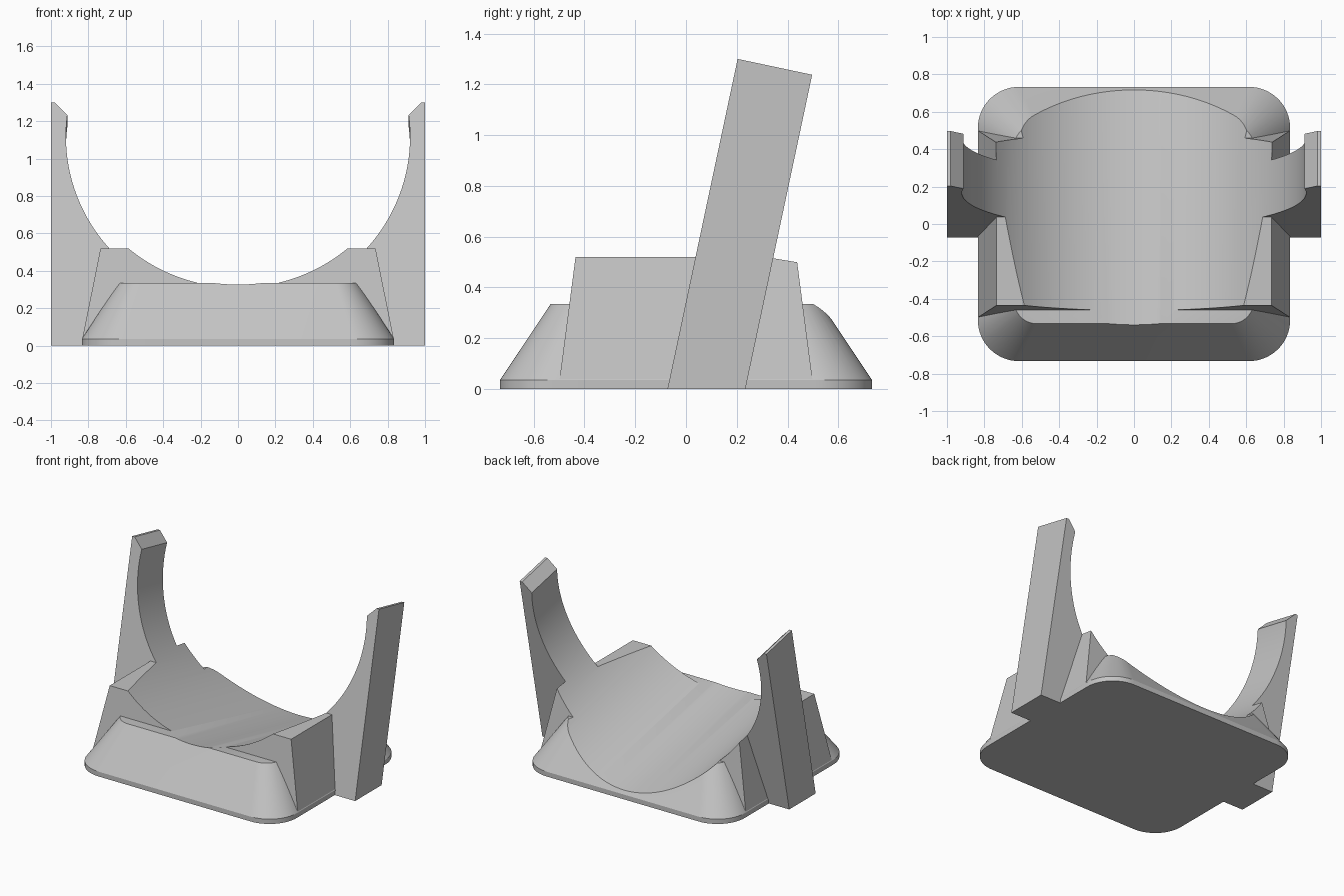
import bpy, bmesh, math
from mathutils import Vector

old = bpy.data.objects.get("Cube")
if old:
    bpy.data.objects.remove(old, do_unlink=True)

TILT = math.radians(12)

grey = bpy.data.materials.new("light_grey")
grey.use_nodes = True
grey.diffuse_color = (0.55, 0.55, 0.55, 1)
grey.node_tree.nodes["Principled BSDF"].inputs["Base Color"].default_value = (0.55, 0.55, 0.55, 1)


def loft(name, rings):
    """Closed solid through a stack of rings with equal point counts."""
    bm = bmesh.new()
    loops = [[bm.verts.new(p) for p in ring] for ring in rings]
    n = len(loops[0])
    for a, b in zip(loops, loops[1:]):
        for i in range(n):
            j = (i + 1) % n
            bm.faces.new((a[i], a[j], b[j], b[i]))
    bm.faces.new(loops[0][::-1])
    bm.faces.new(loops[-1])
    bmesh.ops.recalc_face_normals(bm, faces=bm.faces)
    mesh = bpy.data.meshes.new(name)
    bm.to_mesh(mesh)
    bm.free()
    mesh.materials.append(grey)
    obj = bpy.data.objects.new(name, mesh)
    bpy.context.collection.objects.link(obj)
    return obj


def rounded_ring(hx, hy, r, z, steps=16):
    ring = []
    for k, (sx, sy) in enumerate(((1, 1), (-1, 1), (-1, -1), (1, -1))):
        for i in range(steps + 1):
            a = math.pi / 2 * (k + i / steps)
            ring.append((sx * (hx - r) + r * math.cos(a), sy * (hy - r) + r * math.sin(a), z))
    return ring


def rect_ring(hx, hy, z):
    return [(hx, hy, z), (-hx, hy, z), (-hx, -hy, z), (hx, -hy, z)]


# Rounded foot: thin straight rim, then tapering walls
base = loft("cradle_stand", [rounded_ring(0.835, 0.733, 0.22, 0),
                             rounded_ring(0.835, 0.733, 0.22, 0.035),
                             rounded_ring(0.64, 0.533, 0.12, 0.335)])

# Tapered middle block
block = loft("middle_block", [rect_ring(0.834, 0.499, 0.03), rect_ring(0.735, 0.435, 0.52)])

# Leaning slab that becomes the two arms, with chamfered inner tips
half = [(1, 0), (1, 1.3), (0.98, 1.3), (0.905, 1.225)]
outline = half + [(-x, z) for x, z in reversed(half)]
front = [Vector((x, -0.073 + z * math.tan(TILT), z)) for x, z in outline]
shift = Vector((0, math.cos(TILT), -math.sin(TILT))) * 0.3
back = [p + (shift if p.z > 0 else Vector((0, 0.3 / math.cos(TILT), 0))) for p in front]
arms = loft("arms", [front, back])

# Leaning cylinder that hollows out the cradle
axis = Vector((0, math.cos(TILT), -math.sin(TILT)))
up = Vector((0, math.sin(TILT), math.cos(TILT)))
centre = Vector((0, 0, 1.152))
turns = [math.tau * i / 160 for i in range(160)]
cutter = loft("hollow_cutter", [
    [centre + axis * d + 0.92 * (Vector((math.cos(a), 0, 0)) + up * math.sin(a)) for a in turns]
    for d in (-2, 2)])
cutter.hide_render = True

# Join the solids, hollow them and tidy up
bpy.ops.object.select_all(action='DESELECT')
bpy.context.view_layer.objects.active = base
base.select_set(True)
for tool, mode in ((block, 'UNION'), (arms, 'UNION'), (cutter, 'DIFFERENCE')):
    mod = base.modifiers.new(tool.name, 'BOOLEAN')
    mod.object, mod.operation, mod.solver = tool, mode, 'EXACT'
    bpy.ops.object.modifier_apply(modifier=mod.name)
    bpy.data.objects.remove(tool, do_unlink=True)
bpy.ops.object.shade_smooth_by_angle(angle=math.radians(20))
